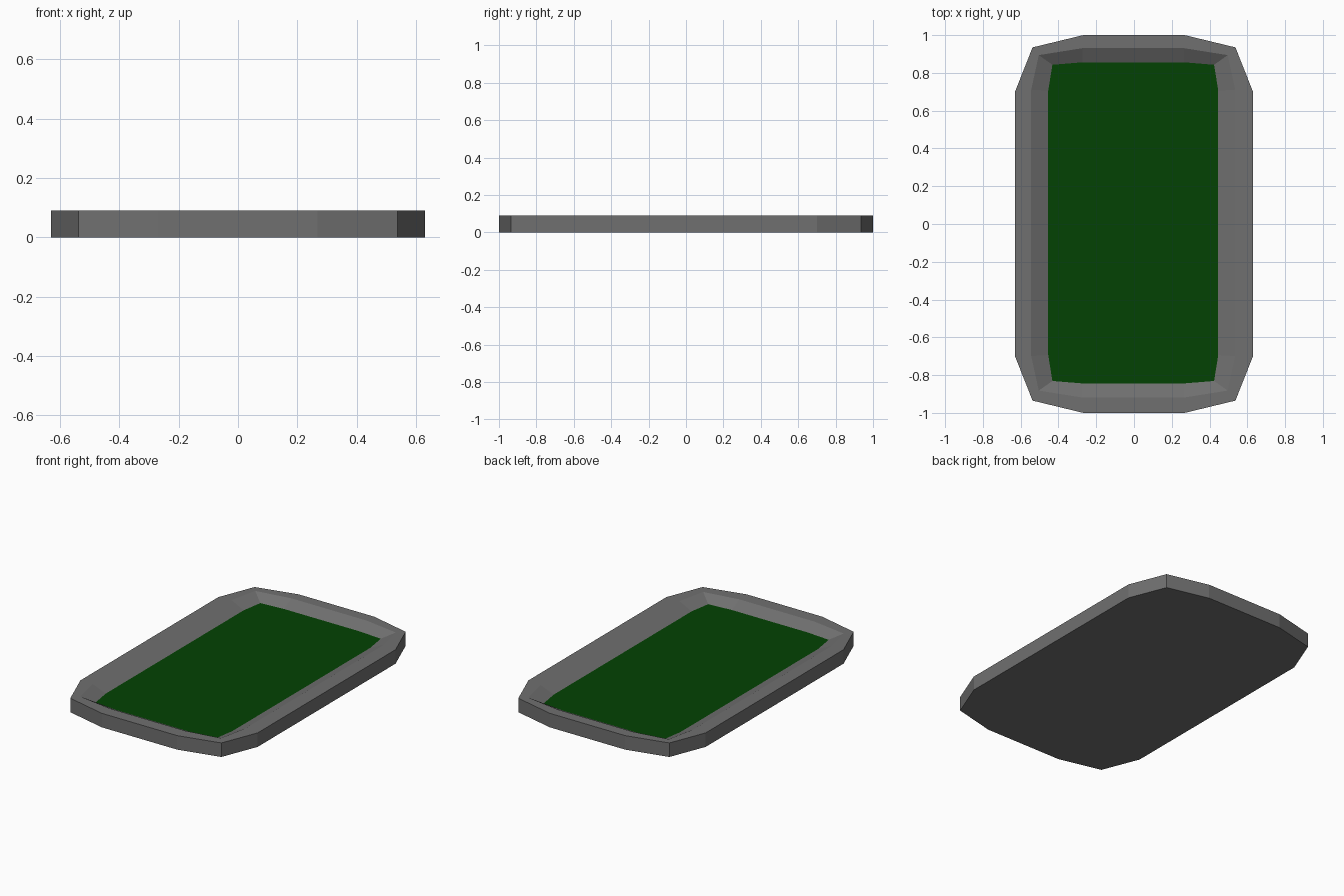
import bpy, bmesh

if "Cube" in bpy.data.objects:
    bpy.data.objects.remove(bpy.data.objects["Cube"])


def ring(bm, quarter, z, dx=0.0, dy=0.0):
    """Mirror three corner points into a 12-sided outline, counter-clockwise."""
    q = list(quarter)
    pts = q + [(-x, y) for x, y in reversed(q)]
    pts += [(-x, -y) for x, y in pts]
    return [bm.verts.new((x + dx, y + dy, z)) for x, y in pts]


def bridge(bm, a, b):
    n = len(a)
    for i in range(n):
        j = (i + 1) % n
        bm.faces.new((a[i], a[j], b[j], b[i]))


def finish(bm, name, color):
    mesh = bpy.data.meshes.new(name)
    bm.to_mesh(mesh)
    bm.free()
    obj = bpy.data.objects.new(name, mesh)
    bpy.context.collection.objects.link(obj)
    mat = bpy.data.materials.new(name + "_color")
    mat.diffuse_color = (*color, 1)
    mat.use_nodes = True
    mat.node_tree.nodes["Principled BSDF"].inputs["Base Color"].default_value = mat.diffuse_color
    mesh.materials.append(mat)
    return obj


# Corner outlines, running from the long side to the short end
outer = [(0.63, 0.70), (0.537, 0.935), (0.268, 1.0)]
lip = [(0.54, 0.705), (0.50, 0.888), (0.268, 0.925)]
floor = [(0.45, 0.70), (0.428, 0.837), (0.268, 0.85)]
SHIFT = (-0.004, 0.006)

# Tray: base, outer wall, flat rim and sloping inner wall
bm = bmesh.new()
base = ring(bm, outer, 0.0)
top = ring(bm, outer, 0.09)
inner = ring(bm, lip, 0.09, *SHIFT)
foot = ring(bm, floor, 0.05, *SHIFT)
bm.faces.new(list(reversed(base)))
bridge(bm, base, top)
bridge(bm, top, inner)
bridge(bm, inner, foot)
finish(bm, "tray", (0.16, 0.16, 0.16))

# Green floor surface closing the recess
bm = bmesh.new()
bm.faces.new(ring(bm, floor, 0.05, *SHIFT))
finish(bm, "green_surface", (0.001, 0.055, 0.001))
